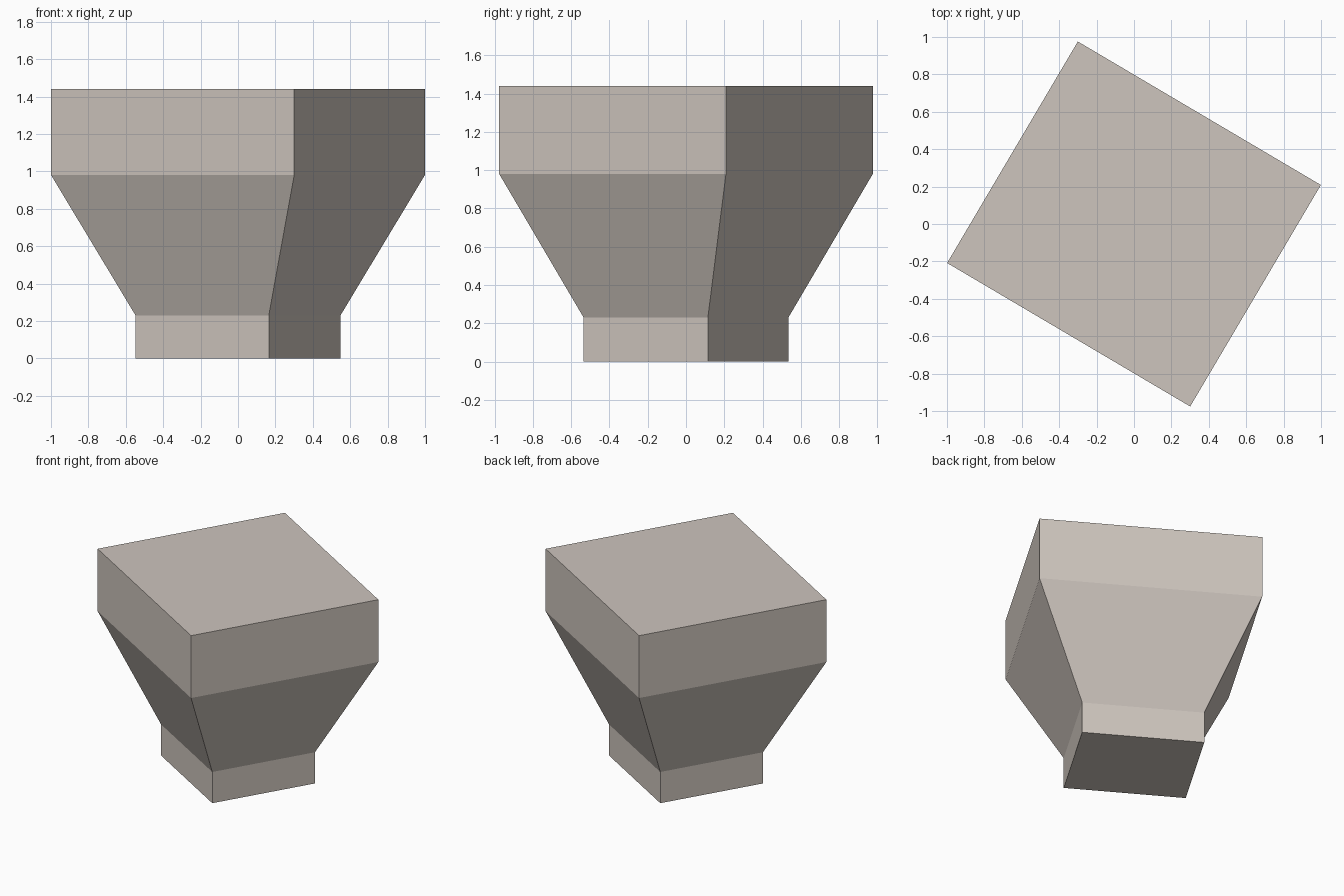
import bpy, bmesh, math
from mathutils import Matrix

if "Cube" in bpy.data.objects:
    bpy.data.objects.remove(bpy.data.objects["Cube"])

WIDTH, DEPTH, ANGLE = 1.509, 1.375, math.radians(-30.55)
# (height, scale of the cross-section): foot, flare, block
PROFILE = [(0.0, 0.548), (0.23, 0.548), (0.98, 1.0), (1.44, 1.0)]

stone = bpy.data.materials.new("warm_grey_stone")
stone.diffuse_color = (0.61, 0.555, 0.508, 1)
stone.use_nodes = True
stone.node_tree.nodes["Principled BSDF"].inputs["Base Color"].default_value = stone.diffuse_color

# Rectangular column capital lofted through the profile
bm = bmesh.new()
rot = Matrix.Rotation(ANGLE, 4, 'Z')
corners = [(-1, -1), (1, -1), (1, 1), (-1, 1)]
rings = [[bm.verts.new((x * WIDTH / 2 * s, y * DEPTH / 2 * s, z)) for x, y in corners]
         for z, s in PROFILE]
for low, high in zip(rings, rings[1:]):
    for i in range(4):
        j = (i + 1) % 4
        bm.faces.new((low[i], low[j], high[j], high[i]))
bm.faces.new(rings[0][::-1])
bm.faces.new(rings[-1])
bmesh.ops.transform(bm, matrix=rot, verts=bm.verts)
bmesh.ops.recalc_face_normals(bm, faces=bm.faces)

mesh = bpy.data.meshes.new("flared_block")
bm.to_mesh(mesh)
bm.free()
mesh.materials.append(stone)
bpy.context.collection.objects.link(bpy.data.objects.new("flared_block", mesh))
